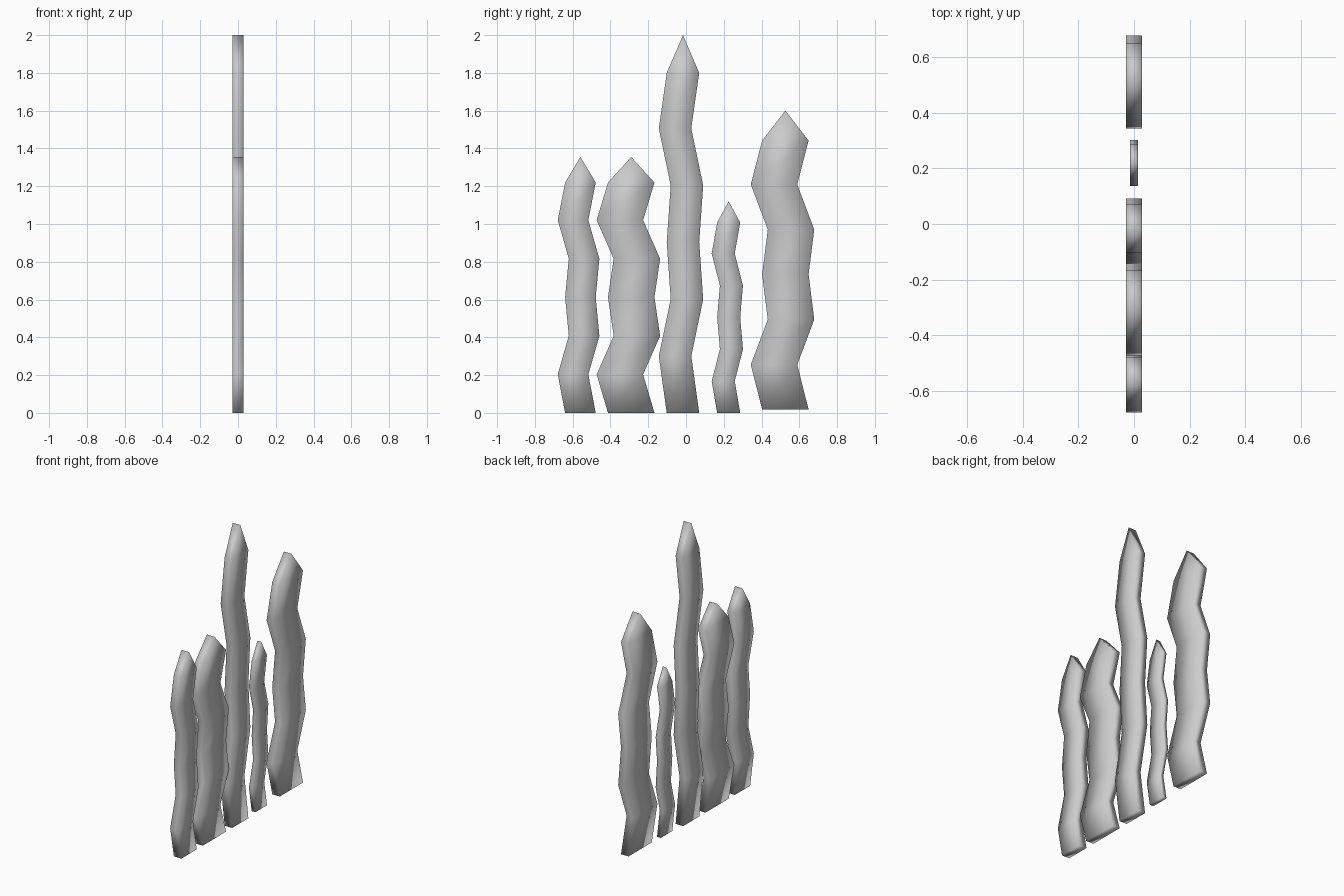
import bpy

if "Cube" in bpy.data.objects:
    bpy.data.objects.remove(bpy.data.objects["Cube"])

# sideways sway of each blade, in units of the sway amount, from base to shoulder
SWAY = [0, -1, 0.5, 0, 0.5, -1, 0]
# base to tip fractions of the height (last one is the pointed tip)
LEVELS = [0, 0.15, 0.301, 0.452, 0.602, 0.753, 0.9, 1.0]


def blade(name, y, half_width, sway, z0, z1, half_depth):
    """One flat wavy blade with a ridge-shaped tip."""
    h = z1 - z0
    verts, faces = [], []
    for s, t in zip(SWAY, LEVELS):
        for dx, dy in ((-1, -1), (1, -1), (1, 1), (-1, 1)):
            verts.append((dx * half_depth, y + s * sway + dy * half_width, z0 + t * h))
    # walls
    for i in range(len(SWAY) - 1):
        a, b = 4 * i, 4 * i + 4
        for k in range(4):
            n = (k + 1) % 4
            faces.append((a + k, a + n, b + n, b + k))
    # base and pointed tip
    faces.append((3, 2, 1, 0))
    t = 4 * (len(SWAY) - 1)
    p = len(verts)
    verts += [(-half_depth, y, z1), (half_depth, y, z1)]
    faces += [(t, t + 1, p + 1, p), (t + 2, t + 3, p, p + 1),
              (t + 1, t + 2, p + 1), (t + 3, t, p)]
    mesh = bpy.data.meshes.new(name)
    mesh.from_pydata(verts, [], faces)
    mesh.update()
    for f in mesh.polygons:
        f.use_smooth = True
    obj = bpy.data.objects.new(name, mesh)
    bpy.context.collection.objects.link(obj)
    return obj


# five blades from left to right
blade("narrow_blade", -0.559, 0.081, 0.039, 0.0, 1.355, 0.028)
blade("wide_blade", -0.29, 0.123, 0.06, 0.0, 1.355, 0.028)
blade("tall_blade", -0.016, 0.086, 0.042, 0.0, 2.0, 0.028)
blade("small_blade", 0.226, 0.061, 0.029, 0.0, 1.12, 0.014)
blade("large_blade", 0.526, 0.123, 0.06, 0.018, 1.60, 0.028)
